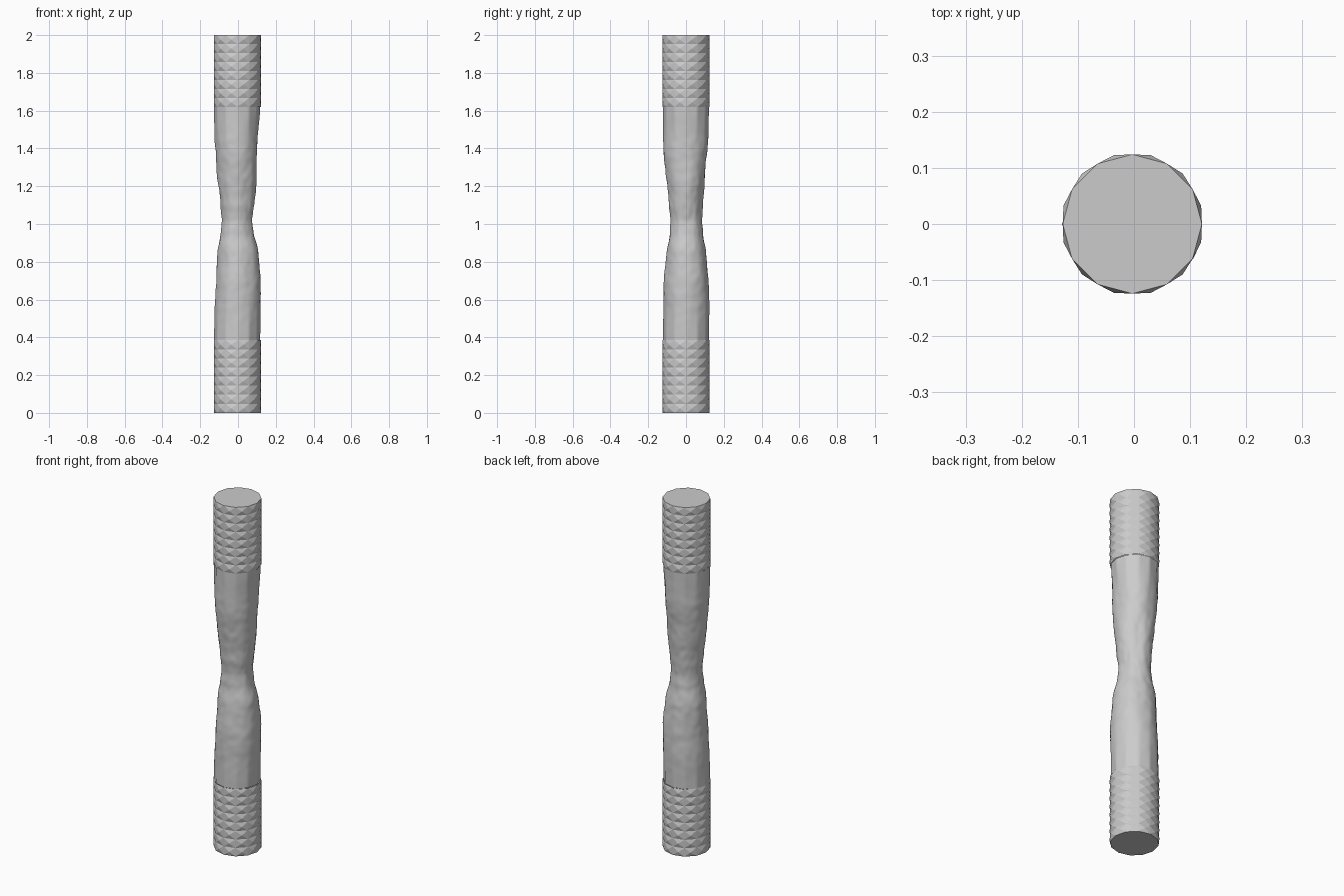
import bpy, bmesh, math
from mathutils import Vector, noise

if "Cube" in bpy.data.objects:
    bpy.data.objects.remove(bpy.data.objects["Cube"])

SIDES = 12
R = 0.124
CX = -0.003          # the rod sits slightly off centre

steel = bpy.data.materials.new("light grey")
steel.diffuse_color = (0.6, 0.6, 0.6, 1)
steel.use_nodes = True
steel.node_tree.nodes["Principled BSDF"].inputs["Base Color"].default_value = steel.diffuse_color


def finish(bm, name):
    bmesh.ops.recalc_face_normals(bm, faces=bm.faces)
    me = bpy.data.meshes.new(name)
    bm.to_mesh(me)
    bm.free()
    me.materials.append(steel)
    ob = bpy.data.objects.new(name, me)
    bpy.context.collection.objects.link(ob)
    return ob


def bridge_rings(bm, rings):
    faces = []
    for a, b in zip(rings, rings[1:]):
        n = len(a)
        for i in range(n):
            j = (i + 1) % n
            faces.append(bm.faces.new((a[i], a[j], b[j], b[i])))
    return faces


# knurled grip: a twelve-sided tube whose panels are raised into pyramids
def grip(name, z0, z1, rows, cap_ring):
    bm = bmesh.new()
    rings = []
    for k in range(rows + 1):
        z = z0 + (z1 - z0) * k / rows
        rings.append([bm.verts.new((CX + R * math.cos(2 * math.pi * i / SIDES),
                                    R * math.sin(2 * math.pi * i / SIDES), z))
                      for i in range(SIDES)])
    panels = bridge_rings(bm, rings)
    bm.normal_update()
    for v in bmesh.ops.poke(bm, faces=panels)["verts"]:
        d = Vector((v.co.x - CX, v.co.y, 0)).normalized()
        v.co = Vector((CX, 0, v.co.z)) + d * (R + 0.003)
    bm.faces.new(rings[cap_ring])
    return finish(bm, name)


grip("lower_grip", 0.0, 0.385, 8, 0)
grip("upper_grip", 1.62, 2.0, 8, -1)

# necked middle: height, then reach to right, back, left and front
SECTIONS = [
    (0.385, .120, .122, .125, .122),
    (0.55, .122, .122, .122, .119),
    (0.70, .122, .119, .117, .114),
    (0.85, .107, .110, .108, .103),
    (0.95, .083, .092, .094, .088),
    (1.02, .074, .083, .087, .081),
    (1.12, .086, .087, .095, .090),
    (1.25, .096, .099, .110, .107),
    (1.45, .106, .117, .123, .121),
    (1.62, .120, .122, .125, .122),
]


def reaches(z):
    for a, b in zip(SECTIONS, SECTIONS[1:]):
        if z <= b[0] + 1e-6:
            t = (z - a[0]) / (b[0] - a[0])
            t = t * t * (3 - 2 * t) * 0.5 + t * 0.5
            return [p + (q - p) * t for p, q in zip(a[1:], b[1:])]
    return SECTIONS[-1][1:]


bm = bmesh.new()
rings = []
SEG, ROWS = 72, 150
Z0, Z1 = 0.385, 1.62
for k in range(ROWS + 1):
    z = Z0 + (Z1 - Z0) * k / ROWS
    right, back, left, front = reaches(z)
    # lumps fade out into the grips
    fade = min(1, (z - Z0) / 0.25, (Z1 - z) / 0.25)
    ring = []
    for i in range(SEG):
        a = 2 * math.pi * i / SEG
        c, s = math.cos(a), math.sin(a)
        rx = right if c > 0 else left
        ry = back if s > 0 else front
        r = 1 / math.hypot(c / rx, s / ry)
        # twelve-sided section near the grips
        off = (a % (math.pi / 6)) - math.pi / 12
        facet = math.cos(math.pi / 12) / math.cos(off)
        r *= 1 + (facet - 1) * (1 - fade)
        lump = noise.noise(Vector((c * 1.3, s * 1.3, z * 5 + 3)))
        ripple = noise.noise(Vector((c * 3.5, s * 3.5, z * 24)))
        r += fade * (0.007 * lump + 0.0022 * ripple)
        ring.append(bm.verts.new((CX * (1 - fade) + r * c, r * s, z)))
    rings.append(ring)
bridge_rings(bm, rings)
neck = finish(bm, "necked_middle")

bpy.ops.object.select_all(action='DESELECT')
neck.select_set(True)
bpy.context.view_layer.objects.active = neck
bpy.ops.object.shade_smooth_by_angle(angle=math.radians(30))
